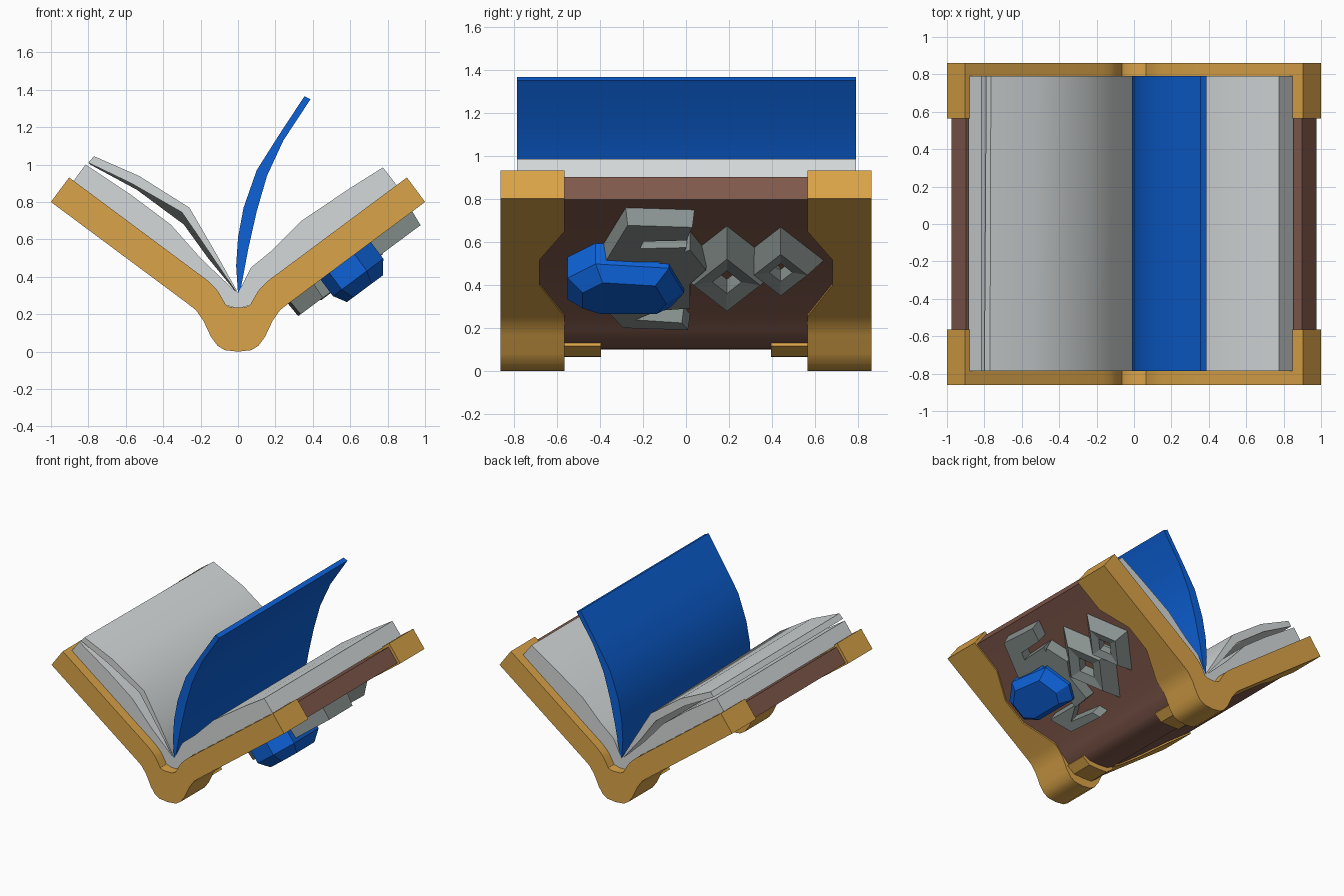
import bpy, bmesh, math
from mathutils import Vector

if "Cube" in bpy.data.objects:
    bpy.data.objects.remove(bpy.data.objects["Cube"])


def material(name, rgb):
    m = bpy.data.materials.new(name)
    m.diffuse_color = (*rgb, 1)
    m.use_nodes = True
    m.node_tree.nodes["Principled BSDF"].inputs["Base Color"].default_value = m.diffuse_color
    return m


GOLD = material("gold", (0.70, 0.37, 0.065))
BROWN = material("brown leather", (0.22, 0.10, 0.072))
PAPER = material("paper", (0.66, 0.69, 0.69))
BLUE = material("blue", (0.004, 0.12, 0.68))
IRON = material("grey metal", (0.25, 0.29, 0.28))


def loft(name, rings, mat, smooth=True, cyclic=False):
    """Skin a list of closed rings; cap both ends unless cyclic."""
    bm = bmesh.new()
    vs = [[bm.verts.new(p) for p in r] for r in rings]
    n = len(rings[0])
    pairs = list(zip(vs, vs[1:])) + ([(vs[-1], vs[0])] if cyclic else [])
    for a, b in pairs:
        for i in range(n):
            j = (i + 1) % n
            bm.faces.new((a[i], a[j], b[j], b[i]))
    if not cyclic:
        bm.faces.new(vs[0])
        bm.faces.new(vs[-1])
    bmesh.ops.recalc_face_normals(bm, faces=bm.faces[:])
    me = bpy.data.meshes.new(name)
    bm.to_mesh(me)
    bm.free()
    me.materials.append(mat)
    ob = bpy.data.objects.new(name, me)
    bpy.context.collection.objects.link(ob)
    if smooth:
        bpy.ops.object.select_all(action='DESELECT')
        bpy.context.view_layer.objects.active = ob
        ob.select_set(True)
        bpy.ops.object.shade_smooth_by_angle(angle=math.radians(32))
    return ob


# Right cover's outer plane: origin at spine edge, direction D, outward normal N
O = Vector((0.24, 0.235))
D = Vector((0.803, 0.597))
N = Vector((0.597, -0.803))
LEN = 0.947


def cover_pt(s, h):
    return O + D * s + N * h


def shell(name, stations, y_out, mat):
    """Strip across the book from (outer, inner, y_in) stations, mirrored in x."""
    full = [(-1, st) for st in reversed(stations[1:])] + [(1, st) for st in stations]
    rings = []
    for sx, (o, i, y_in) in full:
        rings.append([(sx * o[0], y_out, o[1]), (sx * i[0], y_out, i[1]),
                      (sx * i[0], y_in, i[1]), (sx * o[0], y_in, o[1])])
    return loft(name, rings, mat)


def plate(s, y_in, h=0.0, thick=0.163):
    return (cover_pt(s, h), cover_pt(s, h - thick), y_in)


for side, sg in (("front", -1), ("back", 1)):
    # Gold end bands with wide corners and narrow middles
    w, m = 0.565 * sg, 0.68 * sg
    shell(side + "_gold_band", [
        ((0, 0.0), (0, 0.235), w), ((0.07, 0.008), (0.04, 0.238), w),
        ((0.11, 0.032), (0.065, 0.25), w), ((0.145, 0.08), (0.085, 0.285), w),
        ((0.185, 0.165), (0.105, 0.32), w), ((0.225, 0.222), (0.125, 0.345), w),
        plate(0.03, w), plate(0.27, m), plate(0.47, m), plate(0.69, w),
        plate(LEN, w)], 0.862 * sg, GOLD)
    # Gold tabs on the spine
    shell(side + "_spine_tab", [
        ((0, 0.065), (0, 0.15), 0.395 * sg), ((0.08, 0.068), (0.06, 0.15), 0.395 * sg),
        ((0.14, 0.115), (0.08, 0.2), 0.395 * sg)], 0.6 * sg, GOLD)

# Leather cover and spine
shell("leather_cover", [
    ((0, 0.10), (0, 0.22), -0.8), ((0.08, 0.105), (0.05, 0.225), -0.8),
    ((0.13, 0.13), (0.08, 0.26), -0.8), ((0.19, 0.19), (0.11, 0.31), -0.8),
    plate(0.03, -0.8, -0.012, 0.13), plate(0.925, -0.8, -0.012, 0.13)],
    0.8, BROWN)


def slab(name, front, mat, back=None):
    """Profile in x,z run along the length of the pages."""
    return loft(name, [[(x, -0.785, z) for x, z in front],
                       [(x, 0.79, z) for x, z in back or front]], mat)


# Page blocks
slab("left_page_block", [(0, 0.23), (0, 0.31), (-0.08, 0.385), (-0.2, 0.50),
     (-0.36, 0.68), (-0.56, 0.83), (-0.815, 1.0), (-0.885, 0.905), (-0.13, 0.345),
     (-0.07, 0.25)], PAPER)
slab("right_page_block", [(0, 0.23), (0, 0.31), (0.07, 0.45), (0.18, 0.54),
     (0.34, 0.70), (0.6, 0.875), (0.775, 0.985), (0.852, 0.885), (0.13, 0.345),
     (0.07, 0.25)], PAPER)

# Loose left leaf, sagging towards the back
slab("left_leaf",
     [(0, 0.305), (-0.2, 0.60), (-0.3, 0.745), (-0.57, 0.90), (-0.80, 1.01),
      (-0.77, 1.045), (-0.53, 0.94), (-0.26, 0.77), (-0.12, 0.53), (0, 0.315)], PAPER,
     [(0, 0.305), (-0.16, 0.50), (-0.29, 0.68), (-0.54, 0.865), (-0.79, 1.0),
      (-0.765, 1.035), (-0.51, 0.915), (-0.25, 0.73), (-0.11, 0.50), (0, 0.315)])

# Blue turning page
slab("blue_page", [(0, 0.31), (-0.01, 0.46), (0, 0.61), (0.03, 0.77), (0.1, 0.97),
     (0.22, 1.16), (0.355, 1.365), (0.388, 1.35), (0.243, 1.13), (0.155, 0.94),
     (0.1, 0.75), (0.055, 0.55), (0.01, 0.31)], BLUE)


# Ornament on the outside of the right cover; points are (y, z as seen from the right)
def on_cover(pts, h):
    out = []
    for y, z in pts:
        p = cover_pt((z - 0.235 + 0.803 * 0.05) / 0.597, h)
        out.append((p.x, y, p.y))
    return out


def scaled(pts, f):
    cy = sum(p[0] for p in pts) / len(pts)
    cz = sum(p[1] for p in pts) / len(pts)
    return [(cy + (y - cy) * f, cz + (z - cz) * f) for y, z in pts]


def diamond_ring(name, y, z, ry, rz, h):
    d = [(y - ry, z), (y, z + rz), (y + ry, z), (y, z - rz)]
    loft(name, [on_cover(scaled(d, 1), -0.01), on_cover(scaled(d, 0.62), h),
                on_cover(scaled(d, 0.27), h * 0.8), on_cover(scaled(d, 0.27), -0.01)],
         IRON, False, True)


diamond_ring("inner_diamond", 0.19, 0.43, 0.25, 0.195, 0.09)
diamond_ring("outer_diamond", 0.44, 0.465, 0.20, 0.155, 0.075)

claws = {
    "upper_claw": [(-0.39, 0.53), (-0.28, 0.71), (0.04, 0.70), (0.01, 0.635),
                   (-0.2, 0.63), (-0.22, 0.595), (0.01, 0.60), (-0.02, 0.53)],
    "lower_claw": [(-0.39, 0.32), (-0.3, 0.225), (0.02, 0.215), (-0.01, 0.25),
                   (-0.24, 0.265), (-0.1, 0.32)],
    "setting": [(-0.14, 0.53), (0.02, 0.60), (0.10, 0.50), (0.02, 0.43),
                (0.02, 0.31), (-0.12, 0.30)]}
for name, pts in claws.items():
    loft(name, [on_cover(pts, -0.01), on_cover(scaled(pts, 0.94), 0.085)], IRON, False)

# Faceted gem: girdle then raised table
gem = [(-0.55, 0.38), (-0.55, 0.48), (-0.42, 0.545), (-0.08, 0.525),
       (-0.01, 0.41), (-0.07, 0.345), (-0.44, 0.345)]
loft("gem", [on_cover(gem, -0.01), on_cover(gem, 0.11),
             on_cover(scaled(gem, 0.72), 0.18)], BLUE, False)
